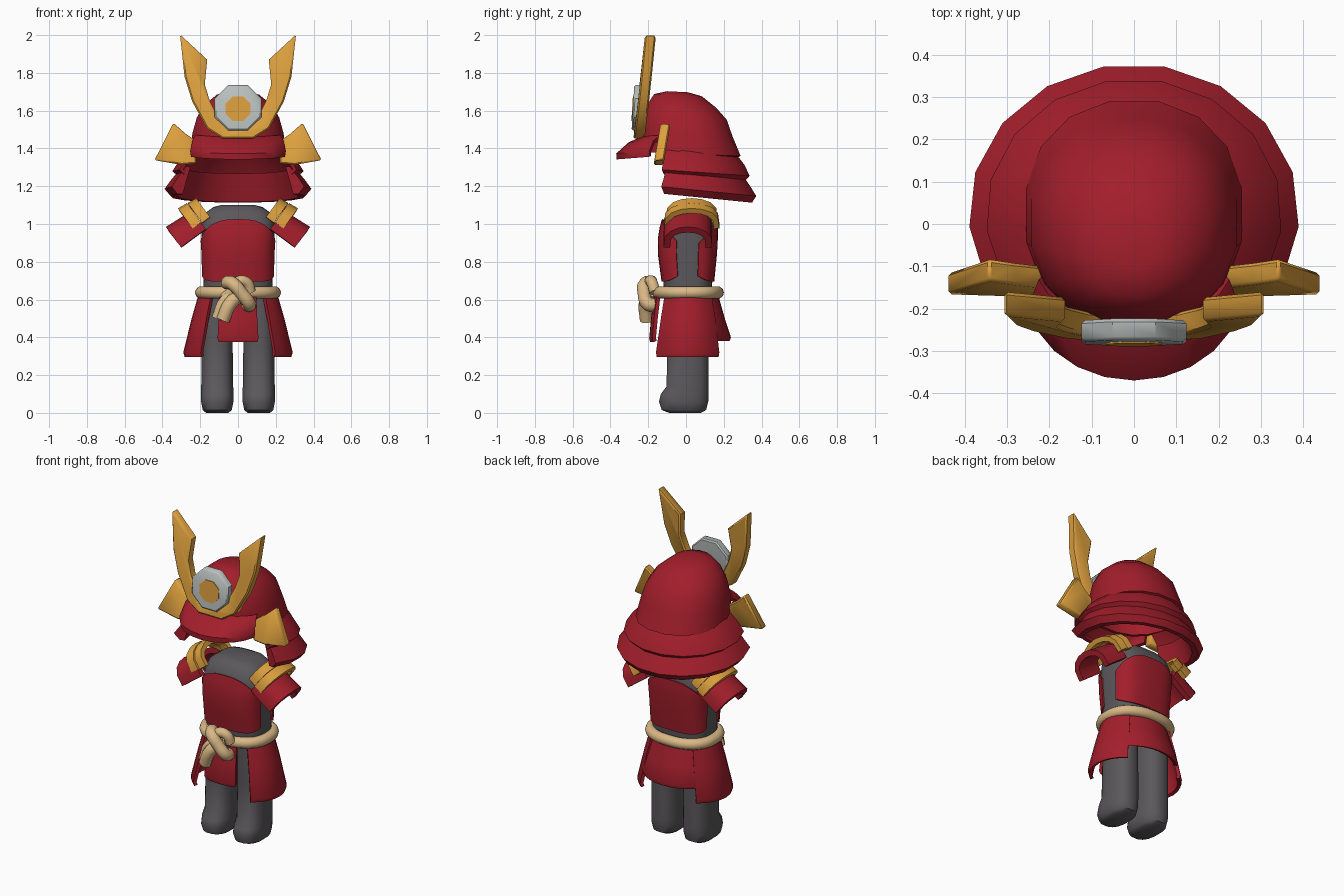
import bpy, bmesh, math
from mathutils import Vector

if "Cube" in bpy.data.objects:
    bpy.data.objects.remove(bpy.data.objects["Cube"])


def material(name, rgb):
    m = bpy.data.materials.new(name)
    m.diffuse_color = (*rgb, 1)
    m.use_nodes = True
    m.node_tree.nodes["Principled BSDF"].inputs["Base Color"].default_value = m.diffuse_color
    return m


RED = material("lacquer red", (0.36, 0.013, 0.024))
GOLD = material("gold", (0.72, 0.35, 0.048))
SILVER = material("silver", (0.48, 0.52, 0.51))
ROPE = material("rope beige", (0.70, 0.48, 0.24))
CLOTH = material("cloth grey", (0.105, 0.098, 0.105))


def add(name, bm, mat, thick=0):
    bmesh.ops.recalc_face_normals(bm, faces=bm.faces)
    me = bpy.data.meshes.new(name)
    bm.to_mesh(me)
    bm.free()
    me.materials.append(mat)
    ob = bpy.data.objects.new(name, me)
    bpy.context.collection.objects.link(ob)
    if thick:
        s = ob.modifiers.new("thickness", 'SOLIDIFY')
        s.thickness, s.offset = thick, 0
    return ob


def grid(name, rows, mat, closed=False, caps="", thick=0):
    """Skin a list of point rows; caps may name the first and last row."""
    bm = bmesh.new()
    vs = [[bm.verts.new(p) for p in row] for row in rows]
    n = len(vs[0])
    for a, b in zip(vs, vs[1:]):
        for i in range(n if closed else n - 1):
            j = (i + 1) % n
            bm.faces.new((a[i], a[j], b[j], b[i]))
    if "first" in caps:
        bm.faces.new(vs[0])
    if "last" in caps:
        bm.faces.new(vs[-1])
    return add(name, bm, mat, thick)


def point(ring, deg, p=1.0, cx=0, tilt=0, grow=0):
    """Point on a rounded ring (z, front y, back y, half width); 0 degrees is the front."""
    z, yf, yb, rx = ring
    s, c = math.sin(math.radians(deg)), math.cos(math.radians(deg))
    x = (rx + grow) * math.copysign(abs(s) ** p, s)
    y = (yf + yb) / 2 - ((yb - yf) / 2 + grow) * math.copysign(abs(c) ** p, c)
    return Vector((cx + x, y, z + tilt * y))


def loft(name, rings, mat, n=16, p=1.0, cx=0, tilt=0, caps="first last", thick=0):
    rows = [[point(r, 360 * (i + 0.5) / n, p, cx, tilt) for i in range(n)] for r in rings]
    return grid(name, rows, mat, True, caps, thick)


def arc(name, rings, mat, a, b, n=8, p=1.0, tilt=0, thick=0.02):
    rows = [[point(r, a + (b - a) * i / n, p, 0, tilt) for i in range(n + 1)] for r in rings]
    return grid(name, rows, mat, thick=thick)


def solid_arc(name, section, mat, a, b, n, p, tilt):
    """Sweep a closed section of rings around an arc and cap both ends."""
    rows = [[point(r, a + (b - a) * i / n, p, 0, tilt) for r in section] for i in range(n + 1)]
    return grid(name, rows, mat, True, "first last")


def slab(name, outline, y0, y1, mat, slope=0, zref=0):
    """Extruded front outline that leans back with height."""
    bm = bmesh.new()
    f, b = ([bm.verts.new((x, y + slope * (z - zref), z)) for x, z in outline] for y in (y0, y1))
    bm.faces.new(f)
    bm.faces.new(b[::-1])
    for i in range(len(f)):
        j = (i + 1) % len(f)
        bm.faces.new((f[i], b[i], b[j], f[j]))
    return add(name, bm, mat)


def soften(ob, width):
    b = ob.modifiers.new("soft edge", 'BEVEL')
    b.width, b.segments, b.limit_method, b.angle_limit = width, 1, 'ANGLE', math.radians(60)


def tube(name, pts, r, mat, cyclic=False):
    cu = bpy.data.curves.new(name, 'CURVE')
    cu.dimensions, cu.resolution_u = '3D', 4
    cu.bevel_depth, cu.bevel_resolution, cu.use_fill_caps = r, 3, True
    sp = cu.splines.new('BEZIER')
    sp.bezier_points.add(len(pts) - 1)
    for bp, co in zip(sp.bezier_points, pts):
        bp.co = co
        bp.handle_left_type = bp.handle_right_type = 'AUTO'
    sp.use_cyclic_u = cyclic
    cu.materials.append(mat)
    bpy.context.collection.objects.link(bpy.data.objects.new(name, cu))


# legs with small toes
LEG = [(0, -.09, .08, .06), (.015, -.13, .108, .078), (.06, -.145, .12, .087), (.1, -.135, .12, .087),
       (.14, -.105, .12, .086), (.35, -.1, .12, .083), (.66, -.1, .12, .082)]
for side, s in (("right", 1), ("left", -1)):
    loft(side + "_leg", LEG, CLOTH, 16, 0.78, cx=s * 0.11)

# torso
TORSO = [(.6, -.115, .135, .18), (.7, -.12, .14, .183), (.85, -.14, .155, .187), (.95, -.137, .16, .194),
         (1.02, -.12, .155, .193), (1.06, -.1, .145, .172), (1.09, -.07, .125, .13), (1.1, -.04, .1, .09)]
loft("torso", TORSO, CLOTH, 28, 0.65)


def torso_point(z, deg):
    for a, b in zip(TORSO, TORSO[1:]):
        if z <= b[0]:
            t = (z - a[0]) / (b[0] - a[0])
            return point([u + (v - u) * t for u, v in zip(a, b)], deg, 0.65, grow=0.006)


# chest and back plates with arched tops
for name, mid, peak in (("chest_plate", 0, 1.025), ("back_plate", 180, 1.015)):
    rows = []
    for k in range(8):
        row = []
        for i in range(-9, 10):
            side = abs(math.sin(math.radians(77 * i / 9))) ** 0.65
            top = peak - 0.09 * side ** 3 - 0.03 * abs(i / 9) ** 6
            low = 0.695 + 0.03 * abs(i / 9) ** 4
            row.append(torso_point(low + (top - low) * k / 7, mid + 77 * i / 9))
        rows.append(row)
    grid(name, rows, RED, thick=0.008)

# skirt panels
SIDE = [(.64, -.145, .165, .195), (.5, -.175, .195, .235), (.32, -.21, .225, .28), (.3, -.205, .22, .273)]
arc("right_skirt", SIDE, RED, 43, 138)
arc("left_skirt", SIDE, RED, -43, -138)
arc("front_skirt", [(.66, -.155, .16, .22), (.5, -.175, .16, .235), (.395, -.185, .16, .25), (.378, -.18, .16, .235)],
    RED, -25, 25, 6)
arc("back_skirt", [(.66, -.16, .15, .18), (.5, -.16, .195, .215), (.4, -.16, .228, .235), (.385, -.16, .222, .228)],
    RED, 130, 230, 8)

# rope belt, knot and tails
tube("belt", [point((.637, -.145, .168, .195), 30 * i, 0.85) for i in range(12)], 0.033, ROPE, True)
tube("knot_wrap", [(-.06, -.17, .69), (-.03, -.215, .685), (.02, -.22, .63), (.06, -.2, .575), (.05, -.16, .57)],
     0.036, ROPE)
tube("knot_loop", [(-.07, -.16, .61), (-.03, -.185, .64), (.0, -.19, .695), (.045, -.18, .69), (.065, -.165, .64)],
     0.03, ROPE)
tube("long_tail", [(.01, -.19, .62), (-.04, -.215, .58), (-.08, -.21, .49)], 0.036, ROPE)
tube("short_tail", [(.02, -.18, .64), (-.07, -.185, .6), (-.115, -.18, .5)], 0.026, ROPE)


# shoulder guards: arched strips along the sloping upper arm
def arch(name, s, start, end, h0, h1, ry, mat, cy, thick):
    rows = []
    for (x, z), h in ((start, h0), (end, h1)):
        row = []
        for i in range(9):
            t = math.radians(-96 + 24 * i)
            up = h * math.copysign(abs(math.cos(t)) ** 0.75, math.cos(t))
            row.append((s * (x + 0.6 * up), cy + ry * math.sin(t), z + 0.8 * up))
        rows.append(row)
    grid(name, rows, mat, thick=thick)


for side, s in (("right", 1), ("left", -1)):
    arch(side + "_sleeve_guard", s, (.18, .985), (.312, .89), .09, .10, .112, RED, .01, .035)
    arch(side + "_upper_band", s, (.158, 1.05), (.2, 1.02), .092, .098, .122, GOLD, .03, .03)
    arch(side + "_lower_band", s, (.205, 1.022), (.25, .99), .095, .10, .132, GOLD, .03, .03)

# helmet bowl, visor and layered neck guard
BOWL = [(1.688, -.1, .01, .055), (1.672, -.165, .08, .11), (1.617, -.2, .155, .178),
        (1.556, -.225, .212, .213), (1.475, -.235, .24, .236), (1.37, -.24, .285, .25)]
loft("helmet_bowl", BOWL, RED, 16, 0.9, tilt=-0.05, caps="first", thick=0.02)
arc("visor", [(1.475, -.23, .03, .225), (1.45, -.3, .03, .24), (1.402, -.36, .07, .25), (1.375, -.358, .07, .245)],
    RED, -78, 78, 10, tilt=0.09)
arc("upper_neck_guard", [(1.38, -.24, .265, .25), (1.33, -.27, .305, .305), (1.28, -.29, .333, .34),
                         (1.262, -.27, .315, .315)], RED, 62, 298, 11, tilt=-0.07)
solid_arc("lower_neck_guard", [(1.295, -.26, .30, .305), (1.23, -.3, .348, .358), (1.185, -.33, .378, .39),
                               (1.148, -.3, .355, .358), (1.148, -.28, .325, .325), (1.295, -.25, .28, .28)],
          RED, 64, 296, 11, 1.0, -0.1)

# tall crest: half outline mirrored
OUTER = [(.08, 1.452), (.165, 1.505), (.243, 1.65), (.283, 1.78), (.307, 2.003)]
INNER = [(.163, 1.87), (.176, 1.74), (.152, 1.66), (.107, 1.57), (.045, 1.51)]
half = OUTER + INNER
crest = slab("crest", half + [(-x, z) for x, z in half[::-1]], -.28, -.222, GOLD, 0.12, 1.46)
# pull the outer horns slightly back
for v in crest.data.vertices:
    v.co.y += 0.02 * min(1, abs(v.co.x) / 0.3) * (1.9 - v.co.z)
soften(crest, 0.008)


# crest disc with gold centre
def ngon(r, z):
    return [(1.03 * r * math.cos(math.radians(22.5 + 45 * i)), z + r * math.sin(math.radians(22.5 + 45 * i)))
            for i in range(8)]


disc = slab("crest_disc", ngon(.13, 1.615), -.281, -.23, SILVER, 0.06, 1.615)
soften(disc, 0.008)
slab("disc_centre", ngon(.07, 1.61), -.285, -.279, GOLD, 0.06, 1.615)

# side wings of the helmet
WING = [(.22, 1.32), (.3, 1.313), (.442, 1.338), (.342, 1.535), (.28, 1.48), (.22, 1.44)]
for side, s in (("right", 1), ("left", -1)):
    wing = slab(side + "_wing", [(s * x, z) for x, z in WING], -.167, -.115, GOLD, 0.17, 1.34)
    soften(wing, 0.008)

# apply modifiers, then smooth with sharp edges kept
for ob in bpy.context.collection.objects:
    ob.select_set(True)
    bpy.context.view_layer.objects.active = ob
bpy.ops.object.convert(target='MESH')
bpy.ops.object.shade_smooth_by_angle(angle=math.radians(44))
